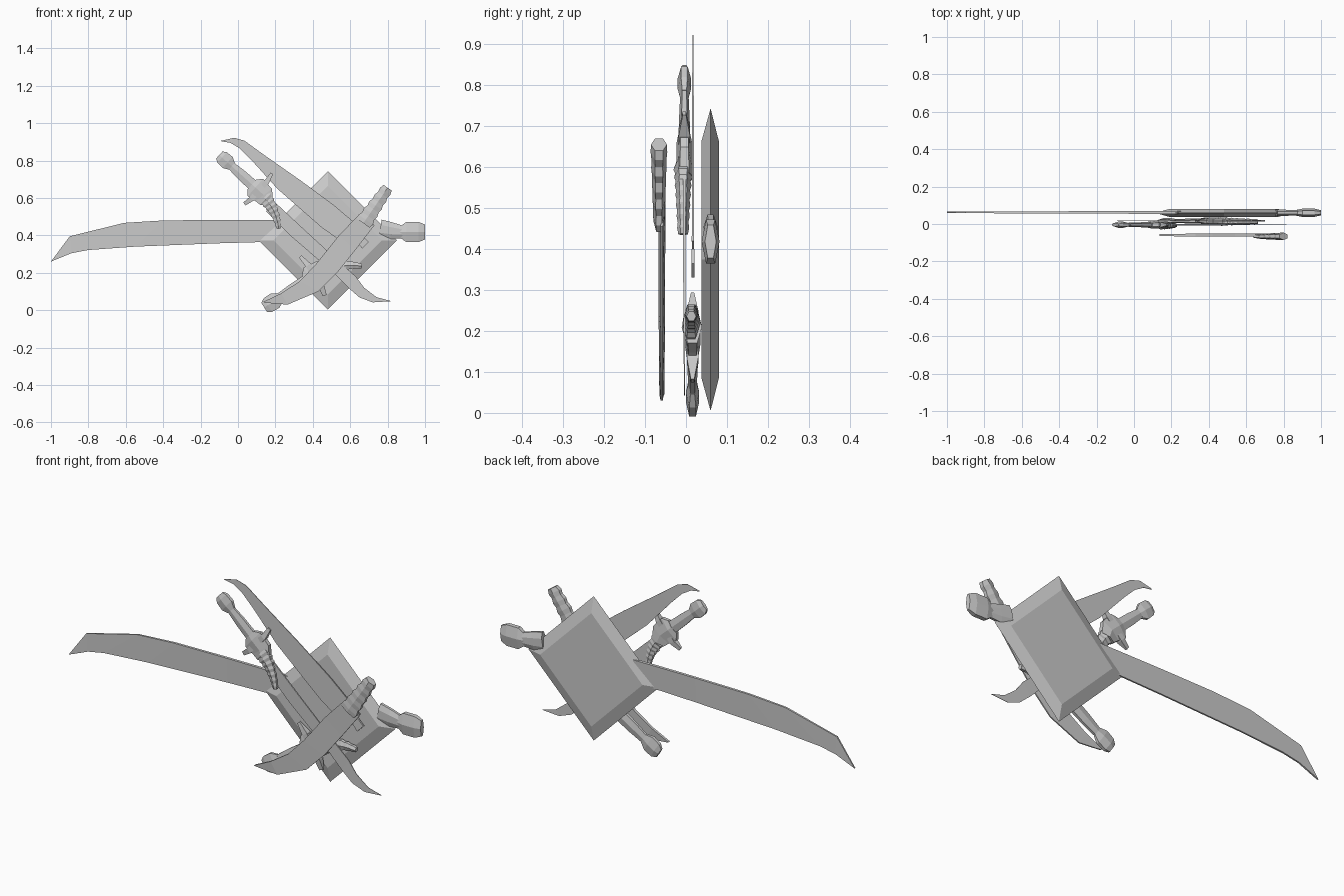
import bpy, bmesh
from math import cos, sin, pi, radians, hypot

if "Cube" in bpy.data.objects:
    bpy.data.objects.remove(bpy.data.objects["Cube"])


def make(name, rings, cap=True):
    """Skin a sequence of equal-length point rings."""
    bm = bmesh.new()
    vr = [[bm.verts.new(p) for p in r] for r in rings]
    n = len(vr[0])
    for a, b in zip(vr, vr[1:]):
        for i in range(n):
            j = (i + 1) % n
            bm.faces.new((a[i], a[j], b[j], b[i]))
    if cap:
        bm.faces.new(vr[0])
        bm.faces.new(vr[-1])
    bmesh.ops.remove_doubles(bm, verts=bm.verts, dist=1e-5)
    bmesh.ops.recalc_face_normals(bm, faces=bm.faces)
    me = bpy.data.meshes.new(name)
    bm.to_mesh(me)
    bm.free()
    ob = bpy.data.objects.new(name, me)
    bpy.context.collection.objects.link(ob)
    return ob


def blade(name, rows, y, t, tip_t=None, edge=0.001):
    """Wedge blade; rows are (spine x, spine z, edge x, edge z)."""
    tip_t = t if tip_t is None else tip_t
    rings = []
    for i, (sx, sz, ex, ez) in enumerate(rows):
        h = t + (tip_t - t) * i / (len(rows) - 1)
        rings.append([(sx, y - h, sz), (sx, y + h, sz),
                      (ex, y + edge, ez), (ex, y - edge, ez)])
    return make(name, rings)


def loft(name, rows, y, sides):
    """Tube along a path; rows are (x, z, half width, half depth)."""
    rings = []
    for i, (x, z, w, d) in enumerate(rows):
        a, b = rows[max(i - 1, 0)], rows[min(i + 1, len(rows) - 1)]
        dx, dz = b[0] - a[0], b[1] - a[1]
        l = hypot(dx, dz)
        nx, nz = -dz / l, dx / l
        ring = []
        for k in range(sides):
            t = 2 * pi * (k + 0.5) / sides
            c, s = cos(t) / cos(pi / sides), sin(t) / cos(pi / sides)
            ring.append((x + nx * w * c, y + d * s, z + nz * w * c))
        rings.append(ring)
    return make(name, rings)


def hilt(name, ox, oz, deg, y, s):
    """Pommel, grip, crossguard and serrated collar of a small sword."""
    c, n = cos(radians(deg)), sin(radians(deg))

    def put(rows):
        return [(ox + s * (u * c - v * n), oz + s * (u * n + v * c), w * s, d)
                for u, v, w, d in rows]
    loft(name + "_pommel", put([(0, 0, .025, .008), (.02, 0, .038, .014),
                                (.06, 0, .04, .014), (.09, 0, .024, .009)]), y, 6)
    loft(name + "_grip", put([(.085, 0, .022, .009), (.16, 0, .028, .011),
                              (.25, 0, .03, .013)]), y, 6)
    loft(name + "_guard_block", put([(.235, 0, .035, .014), (.26, 0, .062, .017),
                                     (.32, 0, .055, .017), (.36, -.02, .035, .02)]), y, 6)
    loft(name + "_crossguard", put([(.275, .115, .008, .004), (.285, .06, .014, .014),
                                    (.285, -.06, .014, .014), (.275, -.105, .01, .004)]), y, 4)
    # tapering collar with alternating ridges
    rows = []
    for i in range(15):
        t = i / 14
        r = 1.0 if i % 2 else 0.85
        rows.append((.33 + .17 * t, -.01 - .07 * t * t,
                     (.042 - .03 * t) * r, (.021 - .009 * t) * r))
    loft(name + "_ridged_collar", put(rows), y - .003, 6)


# Great sword: bevelled square guard plate
def diamond(r, y):
    return [(.48 + r, y, .374), (.48, y, .374 + r), (.48 - r, y, .374), (.48, y, .374 - r)]


make("square_guard", [diamond(.29, .038), diamond(.369, .06), diamond(.29, .08)])

# Great sword: blade, grip and pommel
blade("great_blade", [(.25, .483, .25, .368), (-.1, .483, -.1, .358), (-.4, .48, -.55, .34),
                      (-.61, .467, -.8, .322), (-.9, .395, -.89, .305), (-1, .26, -1, .26)],
      .062, .008, .003, .004)
loft("great_grip", [(.76, .435, .05, .017), (.82, .425, .045, .016), (.9, .415, .03, .014)], .06, 8)
loft("great_pommel", [(.86, .418, .025, .012), (.9, .418, .054, .019),
                      (.965, .418, .054, .019), (1, .418, .04, .012)], .06, 6)

# Two small sword hilts
hilt("upper_hilt", -.1, .83, -42, -.004, 1)
hilt("lower_hilt", .14, .015, 32, .016, 1.12)

# Curved blade belonging to the upper hilt
blade("upper_sword_blade", [(.2, .575, .15, .53), (.35, .435, .29, .39), (.57, .233, .51, .2),
                            (.63, .18, .59, .12), (.675, .12, .65, .068), (.74, .07, .72, .042),
                            (.815, .05, .815, .048)], -.004, .0035, .0005)

# Long curved blade behind, with its square tang
blade("long_curved_blade", [(.68, .42, .60, .335), (.515, .56, .45, .44), (.34, .69, .21, .65),
                            (.14, .83, .07, .805), (.035, .906, .01, .865), (-.02, .922, -.04, .895),
                            (-.09, .906, -.088, .903)], .017, .003, .0005)
blade("blade_tang", [(.63, .37, .665, .4), (.665, .33, .7, .365)], .017, .004, .004, .004)

# Front knife: blade and finger-grooved handle
blade("knife_blade", [(.65, .515, .73, .455), (.54, .4, .63, .325), (.42, .25, .53, .2),
                      (.33, .155, .43, .1), (.23, .09, .265, .03), (.136, .045, .145, .04)],
      -.059, .009, .006, .003)
handle = []
for i in range(11):
    t = i / 10
    bump = .006 if i % 2 else 0
    handle.append((.67 + .13 * t, .465 + .19 * t, .042 - .016 * t + bump, .011 + .006 * t + bump * .2))
loft("knife_handle", handle, -.066, 6)
